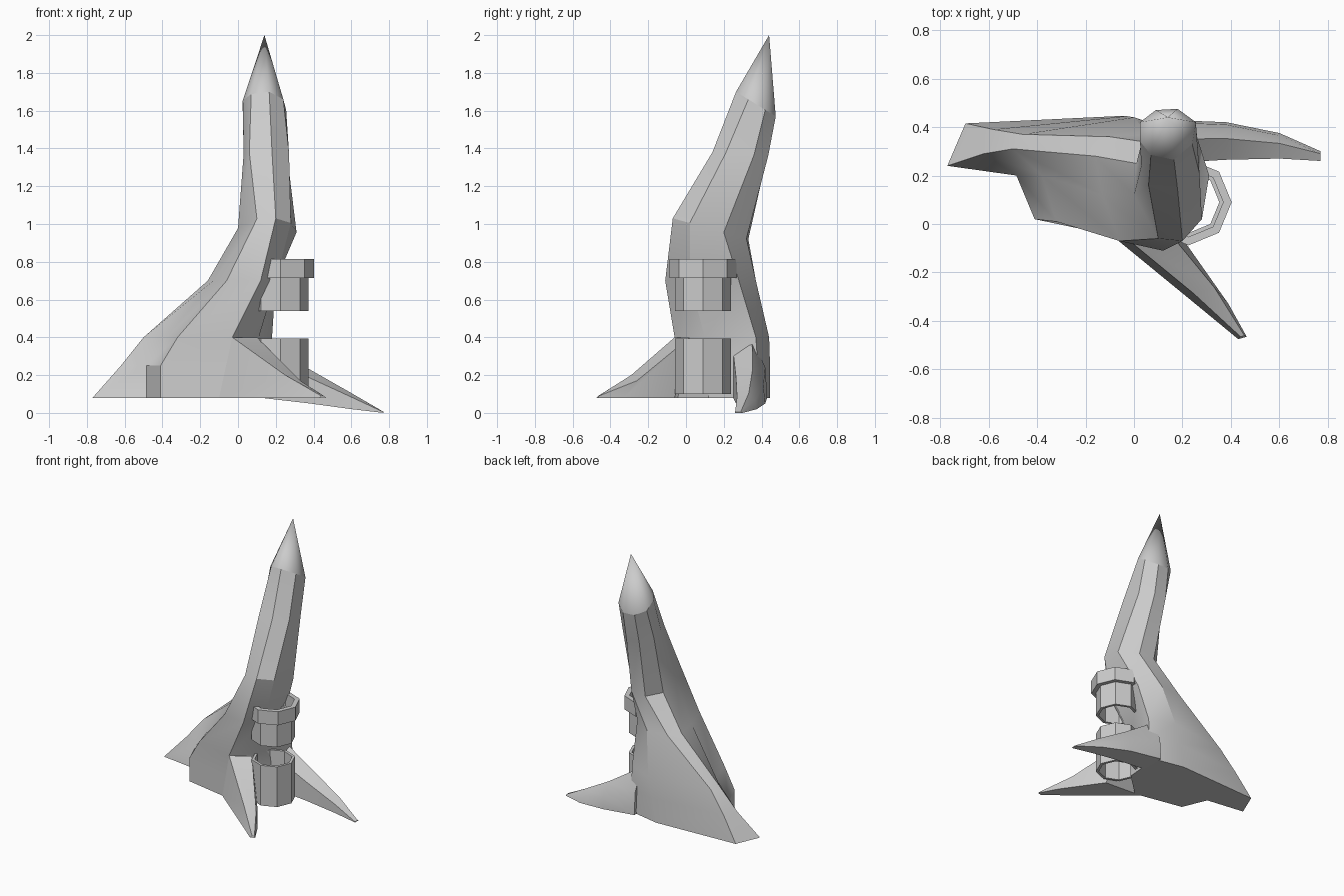
import bpy, bmesh, math

if "Cube" in bpy.data.objects:
    bpy.data.objects.remove(bpy.data.objects["Cube"])


def loft(name, rings, tip=None, angle=30):
    """Skin a list of equal-sized point loops and close both ends."""
    bm = bmesh.new()
    loops = [[bm.verts.new(p) for p in ring] for ring in rings]
    n = len(loops[0])
    for a, b in zip(loops, loops[1:]):
        for i in range(n):
            j = (i + 1) % n
            bm.faces.new((a[i], a[j], b[j], b[i]))
    bm.faces.new(loops[0])
    if tip:
        t = bm.verts.new(tip)
        for i in range(n):
            bm.faces.new((loops[-1][i], loops[-1][(i + 1) % n], t))
    else:
        bm.faces.new(loops[-1])
    bmesh.ops.recalc_face_normals(bm, faces=bm.faces)
    mesh = bpy.data.meshes.new(name)
    bm.to_mesh(mesh)
    bm.free()
    ob = bpy.data.objects.new(name, mesh)
    bpy.context.collection.objects.link(ob)
    bpy.ops.object.select_all(action='DESELECT')
    ob.select_set(True)
    bpy.context.view_layer.objects.active = ob
    bpy.ops.object.shade_smooth_by_angle(angle=math.radians(angle))
    return ob


def tilted(z_front, z_back, pts):
    """Horizontal outline whose height slopes from front to back."""
    ys = [p[1] for p in pts]
    lo, hi = min(ys), max(ys)
    return [(x, y, z_front + (z_back - z_front) * (y - lo) / (hi - lo)) for x, y in pts]


# Leaning body that flares into a wide foot on the left
body = [
    tilted(.08, .08, [(-.41, .02), (-.05, -.05), (.13, .12), (.15, .40),
                      (-.07, .445), (-.695, .415), (-.77, .24), (-.485, .20)]),
    tilted(.25, .25, [(-.41, .02), (-.03, -.05), (.13, .12), (.18, .38),
                      (-.03, .445), (-.58, .39), (-.62, .29), (-.485, .20)]),
    tilted(.40, .40, [(-.32, .01), (-.03, -.06), (.11, .10), (.18, .37),
                      (.00, .44), (-.46, .37), (-.50, .31), (-.38, .20)]),
    tilted(.70, .70, [(-.06, -.07), (.12, -.11), (.20, .02), (.20, .28),
                      (.06, .37), (-.10, .36), (-.16, .28), (-.13, .12)]),
    tilted(1.03, .92, [(.10, -.06), (.20, -.07), (.28, .02), (.31, .20),
                       (.22, .32), (.10, .33), (.01, .25), (.00, .12)]),
    tilted(1.38, 1.36, [(.06, .16), (.18, .14), (.27, .21), (.26, .36),
                        (.18, .435), (.08, .43), (.03, .33), (.03, .24)]),
    tilted(1.70, 1.57, [(.07, .285), (.165, .265), (.24, .33), (.255, .42),
                        (.18, .475), (.09, .47), (.025, .42), (.025, .34)]),
]
loft("body", body)

# Smooth pointed cap
loft("pointed_cap", [body[-1]], tip=(.14, .44, 2.0), angle=60)

# Long root reaching right
loft("right_root", [
    [(x, y0, z0), (x, y1, z0), (x, y1 - .01, (z0 + z1) / 2),
     (x, (y0 + y1) / 2 + .01, z1), (x, y0, z0 + (z1 - z0) * .75)]
    for x, y0, y1, z0, z1 in [(.12, .25, .43, .08, .40), (.38, .265, .42, .05, .23),
                              (.60, .27, .375, .02, .105), (.77, .26, .30, 0, .006)]])

# Root reaching forward
loft("front_root", [
    [(-.10, -.04, .08), (-.03, -.06, .40), (.10, .02, .40), (.20, -.06, .08)],
    [(.26, -.335, .08), (.25, -.29, .20), (.33, -.26, .17), (.39, -.33, .08)],
    [(.43, -.475, .08), (.44, -.465, .09), (.455, -.46, .09), (.465, -.465, .08)]])


# Open eight-sided tubes on the right side
def tube(name, radius, wall, z0, z1):
    bm = bmesh.new()
    loops = []
    for r, z in [(radius, z0), (radius, z1), (radius - wall, z1), (radius - wall, z0)]:
        loops.append([bm.verts.new((.225 + r * math.cos(k * math.pi / 4),
                                    .09 + r * math.sin(k * math.pi / 4), z))
                      for k in range(8)])
    for a, b in zip(loops, loops[1:] + loops[:1]):
        for i in range(8):
            j = (i + 1) % 8
            bm.faces.new((a[i], a[j], b[j], b[i]))
    bmesh.ops.recalc_face_normals(bm, faces=bm.faces)
    mesh = bpy.data.meshes.new(name)
    bm.to_mesh(mesh)
    bm.free()
    bpy.context.collection.objects.link(bpy.data.objects.new(name, mesh))


tube("tube_collar", .178, .035, .715, .815)
tube("upper_tube", .147, .02, .54, .72)
tube("lower_tube", .147, .02, .10, .395)
